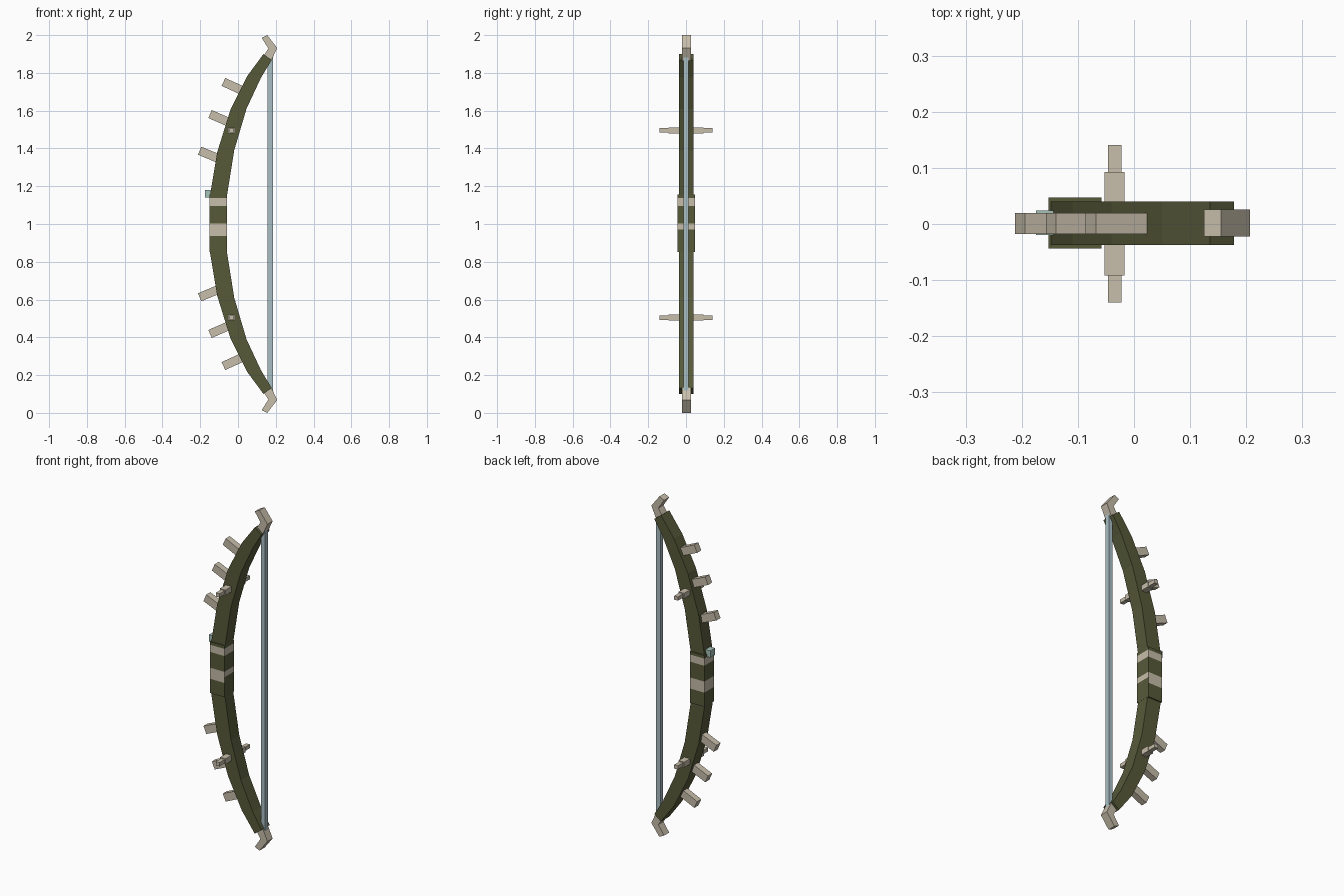
import bpy, bmesh
from mathutils import Vector

cube = bpy.data.objects.get("Cube")
if cube:
    bpy.data.objects.remove(cube, do_unlink=True)


def material(name, rgb):
    m = bpy.data.materials.new(name)
    m.use_nodes = True
    m.diffuse_color = (*rgb, 1)
    m.node_tree.nodes["Principled BSDF"].inputs["Base Color"].default_value = (*rgb, 1)
    return m


olive = material("olive green", (0.095, 0.102, 0.042))
bone = material("bone", (0.57, 0.51, 0.40))
steel = material("string blue grey", (0.40, 0.52, 0.56))
teal = material("pale teal", (0.38, 0.54, 0.48))


def finish(name, bm, *mats):
    bmesh.ops.recalc_face_normals(bm, faces=bm.faces)
    mesh = bpy.data.meshes.new(name)
    bm.to_mesh(mesh)
    bm.free()
    for m in mats:
        mesh.materials.append(m)
    obj = bpy.data.objects.new(name, mesh)
    bpy.context.collection.objects.link(obj)
    return obj


def prism(name, outline, y0, y1, mat, flip=False):
    """Extrude an x-z outline along y; flip mirrors it to the lower half."""
    bm = bmesh.new()
    pts = [(x, 2 - z if flip else z) for x, z in outline]
    face = bm.faces.new([bm.verts.new((x, y0, z)) for x, z in pts])
    ext = bmesh.ops.extrude_face_region(bm, geom=[face])["geom"]
    moved = [v for v in ext if isinstance(v, bmesh.types.BMVert)]
    bmesh.ops.translate(bm, verts=moved, vec=(0, y1 - y0, 0))
    return finish(name, bm, mat)


def rect(x0, x1, z0, z1):
    return [(x0, z0), (x1, z0), (x1, z1), (x0, z1)]


def bar(start, end, width):
    """Outline of a slanted bar between two x-z points."""
    a, b = Vector(start), Vector(end)
    d = (b - a).normalized() * width / 2
    n = Vector((-d.y, d.x))
    return [tuple(p) for p in (a + n, b + n, b - n, a - n)]


# Bent limb segments, outer then inner edge
outer = [(-0.15, 1.12), (-0.15, 1.14), (-0.11, 1.38), (-0.04, 1.605), (0.05, 1.785), (0.135, 1.9)]
inner = [(-0.06, 1.12), (-0.06, 1.14), (-0.02, 1.39), (0.045, 1.61), (0.122, 1.775), (0.178, 1.867)]
tip = [(0.125, 1.985), (0.155, 2.0), (0.207, 1.932), (0.178, 1.868), (0.139, 1.895), (0.161, 1.93)]
spikes = [((-0.077, 1.752), (0.015, 1.71)),
          ((-0.148, 1.582), (-0.04, 1.535)),
          ((-0.203, 1.388), (-0.10, 1.345))]

for side, flip in (("upper", False), ("lower", True)):
    for i in range(len(outer) - 1):
        quad = [outer[i], outer[i + 1], inner[i + 1], inner[i]]
        prism(f"{side}_limb_{i + 1}", quad, -0.037, 0.04, olive, flip)
    prism(f"{side}_tip", tip, -0.022, 0.026, bone, flip)
    for i, (a, b) in enumerate(spikes):
        prism(f"{side}_spike_{i + 1}", bar(a, b, 0.046), -0.018, 0.02, bone, flip)
    # Stepped peg through the limb
    prism(f"{side}_peg", rect(-0.053, -0.017, 1.48, 1.512), -0.092, 0.093, bone, flip)
    prism(f"{side}_peg_ends", rect(-0.046, -0.022, 1.485, 1.507), -0.14, 0.141, bone, flip)

# Grip, cut into rings so the wrapped bands can be coloured
grip = prism("grip", rect(-0.152, -0.058, 0.853, 1.155), -0.044, 0.047, olive)
grip.data.materials.append(bone)
bm = bmesh.new()
bm.from_mesh(grip.data)
for z in (0.937, 0.97, 1.002, 1.095, 1.137):
    bmesh.ops.bisect_plane(bm, geom=bm.verts[:] + bm.edges[:] + bm.faces[:],
                           plane_co=(0, 0, z), plane_no=(0, 0, 1))
for f in bm.faces:
    z = f.calc_center_median().z
    low = 0.97 if f.normal.x > 0.5 else 0.937
    if abs(f.normal.z) < 0.5 and (low < z < 1.002 or 1.095 < z < 1.137):
        f.material_index = 1
bm.to_mesh(grip.data)
bm.free()

# Arrow rest and string
prism("arrow_rest", rect(-0.175, -0.14, 1.14, 1.18), -0.02, 0.024, teal)
prism("string", rect(0.157, 0.184, 0.115, 1.885), -0.012, 0.014, steel)
